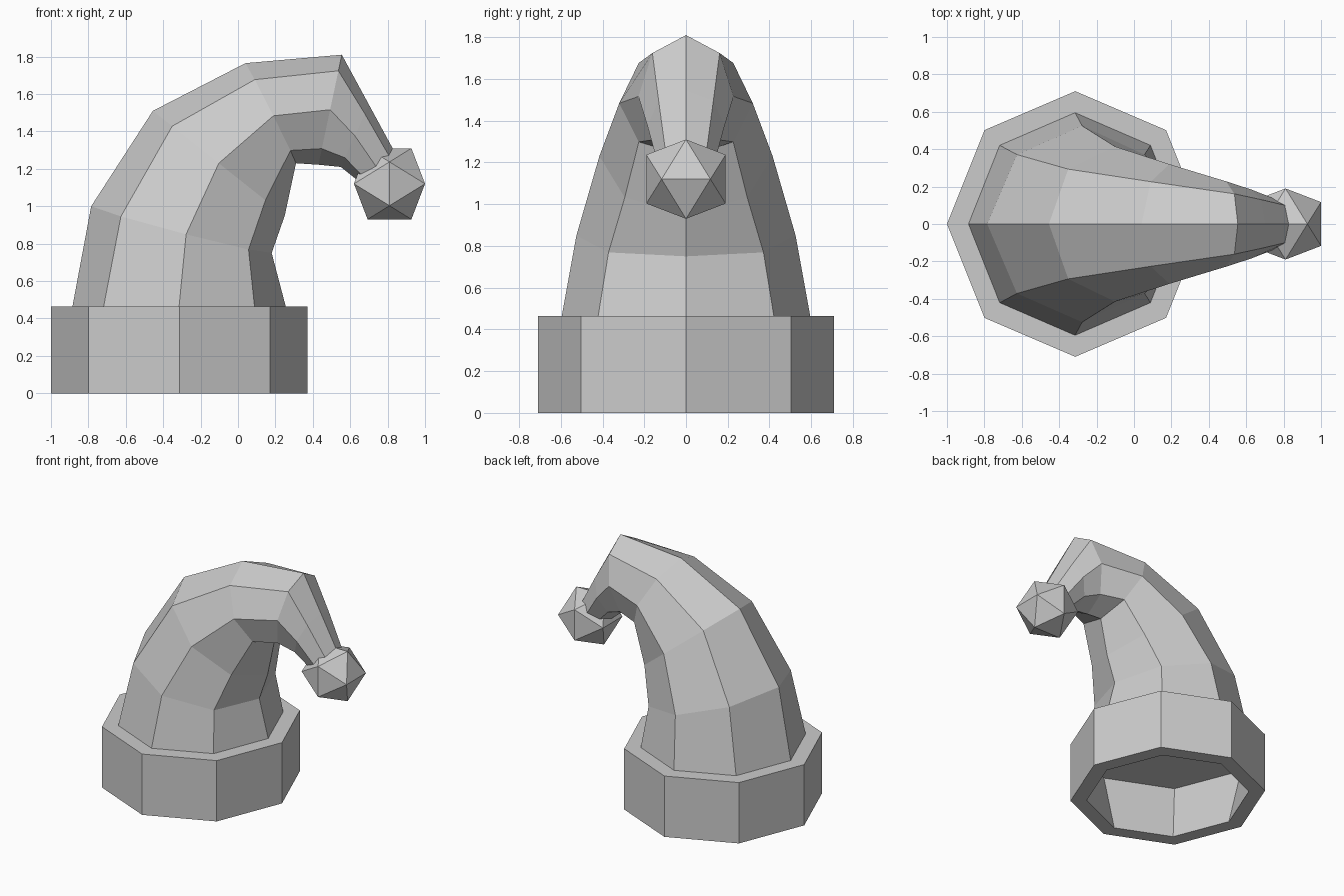
import bpy, bmesh
from math import sin, cos, pi
from itertools import product

if "Cube" in bpy.data.objects:
    bpy.data.objects.remove(bpy.data.objects["Cube"])


def finish(bm, name):
    mesh = bpy.data.meshes.new(name)
    bm.to_mesh(mesh)
    bm.free()
    obj = bpy.data.objects.new(name, mesh)
    bpy.context.collection.objects.link(obj)
    return obj


def loft(name, rings, cap_start=False, cap_end=False, sides=8):
    """Each ring: outer (x, z), inner (x, z), half width in y, sag of the flanks."""
    bm = bmesh.new()
    loops = []
    for (ox, oz), (ix, iz), w, sag in rings:
        cx, cz, ux, uz = (ox + ix) / 2, (oz + iz) / 2, (ox - ix) / 2, (oz - iz) / 2
        loop = []
        for k in range(sides):
            a = 2 * pi * k / sides
            d = sag * abs(sin(a))
            loop.append(bm.verts.new((cx + ux * cos(a) + d, w * sin(a), cz + uz * cos(a) - d)))
        loops.append(loop)
    for r, s in zip(loops, loops[1:]):
        for i in range(sides):
            j = (i + 1) % sides
            bm.faces.new((r[i], s[i], s[j], r[j]))
    if cap_start:
        bm.faces.new(loops[0])
    if cap_end:
        bm.faces.new(loops[-1][::-1])
    return finish(bm, name)


def flat(x0, x1, z, w):
    return (x0, z), (x1, z), w, 0


# Brim: undercut recess up to the ledge, octagonal band, top ledge
loft("brim", [
    flat(-0.998, 0.37, 0.46, 0.708),
    flat(-0.885, 0.255, 0.0, 0.595),
    flat(-1.0, 0.372, 0.0, 0.71),
    flat(-1.0, 0.372, 0.465, 0.71),
    flat(-0.885, 0.255, 0.465, 0.595),
], cap_start=True)

# Drooping cone of the hat
loft("hat_body", [
    flat(-0.885, 0.255, 0.465, 0.595),
    ((-0.785, 1.0), (0.18, 0.75), 0.525, 0.025),
    ((-0.455, 1.51), (0.25, 0.95), 0.415, 0),
    ((0.04, 1.765), (0.31, 1.23), 0.32, 0.014),
    ((0.555, 1.81), (0.43, 1.222), 0.228, 0),
    ((0.70, 1.543), (0.55, 1.21), 0.185, 0),
    ((0.843, 1.28), (0.637, 1.14), 0.14, 0),
], cap_end=True)

# Pompom: icosahedron from three golden rectangles
bm = bmesh.new()
a, b = 0.117, 0.19
for s, t in product((-1, 1), repeat=2):
    for x, y, z in ((s * a, 0, t * b), (s * b, t * a, 0), (0, s * b, t * a)):
        bm.verts.new((0.81 + x, y, 1.12 + z))
bmesh.ops.convex_hull(bm, input=bm.verts[:])
bmesh.ops.recalc_face_normals(bm, faces=bm.faces[:])
finish(bm, "pompom")
